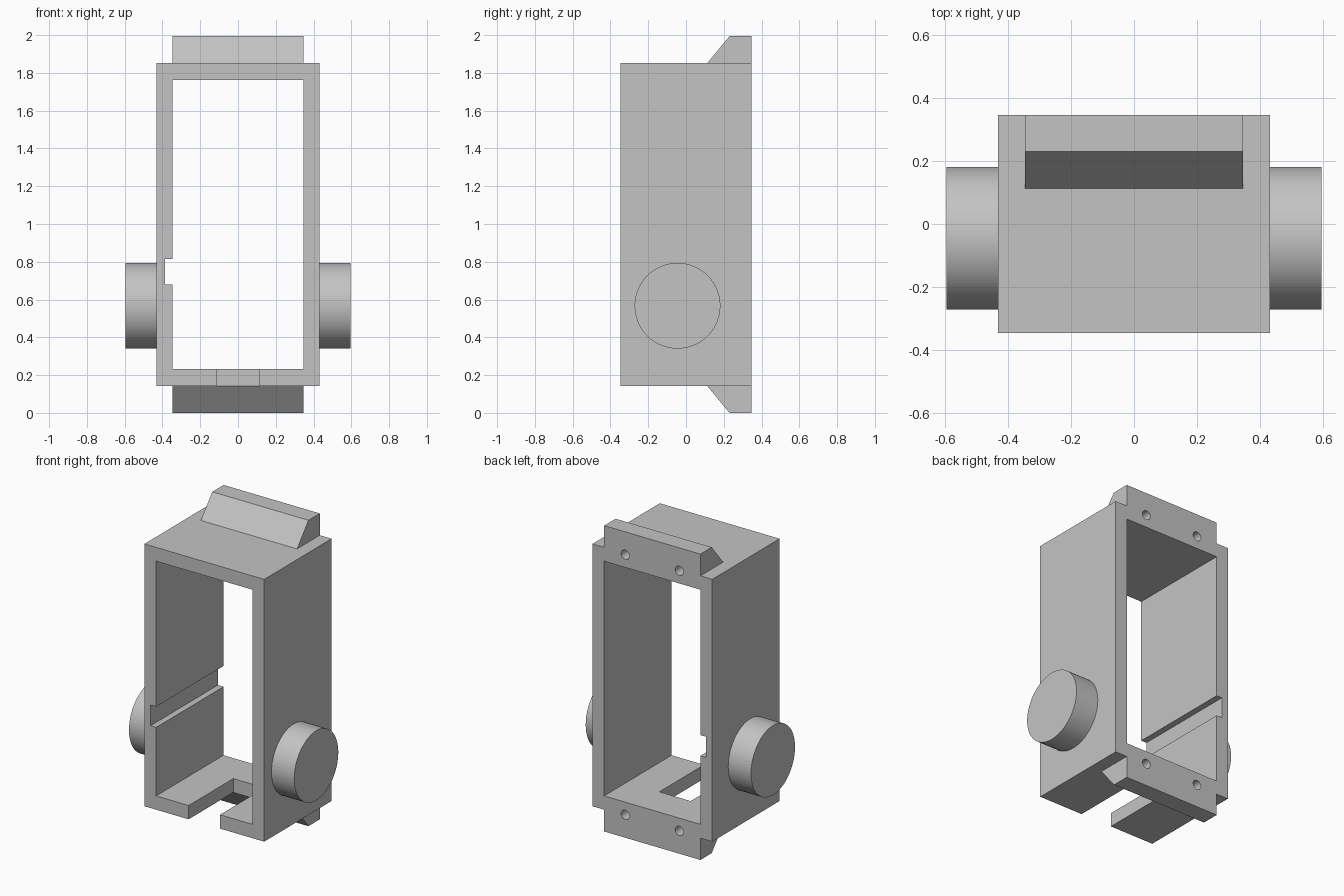
import bpy, bmesh, math
from mathutils import Matrix, Vector

cube = bpy.data.objects.get("Cube")
if cube:
    bpy.data.objects.remove(cube, do_unlink=True)

grey = bpy.data.materials.new("plain grey")
grey.use_nodes = True
colour = (0.55, 0.55, 0.55, 1)
grey.diffuse_color = colour
grey.node_tree.nodes["Principled BSDF"].inputs["Base Color"].default_value = colour

MID = 1.003                      # height of the frame's centre
HX, HY, HZ = 0.432, 0.347, 0.855  # frame half sizes
INX, INZ = 0.347, 0.765           # opening half sizes


def finish(name, bm):
    bmesh.ops.recalc_face_normals(bm, faces=bm.faces)
    mesh = bpy.data.meshes.new(name)
    bm.to_mesh(mesh)
    bm.free()
    mesh.materials.append(grey)
    obj = bpy.data.objects.new(name, mesh)
    bpy.context.collection.objects.link(obj)
    return obj


def box(name, low, high):
    bm = bmesh.new()
    bmesh.ops.create_cube(bm, size=1)
    low, high = Vector(low), Vector(high)
    for v in bm.verts:
        v.co = (low + high) / 2 + v.co * (high - low)
    return finish(name, bm)


def cylinder(name, centre, radius, depth, axis, sides):
    turn = Matrix.Rotation(math.pi / 2, 4, "Y" if axis == "X" else "X")
    bm = bmesh.new()
    bmesh.ops.create_cone(bm, cap_ends=True, segments=sides, radius1=radius,
                          radius2=radius, depth=depth,
                          matrix=Matrix.Translation(centre) @ turn)
    return finish(name, bm)


def prism(name, profile, half_width):
    """Extrude a (y, z) profile along x."""
    bm = bmesh.new()
    face = bm.faces.new([bm.verts.new((-half_width, y, z)) for y, z in profile])
    new = bmesh.ops.extrude_face_region(bm, geom=[face])["geom"]
    bmesh.ops.translate(bm, vec=(2 * half_width, 0, 0),
                        verts=[g for g in new if isinstance(g, bmesh.types.BMVert)])
    return finish(name, bm)


def combine(target, other, operation):
    mod = target.modifiers.new(other.name, "BOOLEAN")
    mod.operation, mod.solver, mod.object = operation, "EXACT", other
    other.hide_render = True
    bpy.context.view_layer.objects.active = target
    bpy.ops.object.modifier_apply(modifier=mod.name)
    bpy.data.objects.remove(other, do_unlink=True)


def smooth(obj):
    bpy.ops.object.select_all(action="DESELECT")
    obj.select_set(True)
    bpy.context.view_layer.objects.active = obj
    bpy.ops.object.shade_smooth_by_angle(angle=math.radians(30))


# Rectangular frame with wedge lugs at the top and bottom of the back
frame = box("frame", (-HX, -HY, MID - HZ), (HX, HY, MID + HZ))
for s in (1, -1):
    profile = [(0.113, HZ - 0.04), (0.113, HZ), (0.23, 0.997),
               (HY, 0.997), (HY, HZ - 0.04)]
    lug = prism("lug", [(y, MID + s * z) for y, z in profile], INX)
    combine(frame, lug, "UNION")

# Main opening, side wall groove and floor slot
combine(frame, box("opening", (-INX, -1, MID - INZ), (INX, 1, MID + INZ)), "DIFFERENCE")
combine(frame, box("groove", (-0.387, -1, 0.685), (-0.3, 1, 0.82)), "DIFFERENCE")
combine(frame, box("slot", (-0.113, -1, 0.05), (0.113, 0.113, 0.35)), "DIFFERENCE")

# Blind screw holes in the back of the lugs
for x in (-0.195, 0.195):
    for s in (1, -1):
        hole = cylinder("hole", (x, HY, MID + s * 0.848), 0.03, 0.3, "Y", 24)
        combine(frame, hole, "DIFFERENCE")
smooth(frame)

# Round pivots on both sides
for name, s in (("left_pivot", 1), ("right_pivot", -1)):
    pivot = cylinder(name, (s * 0.508, -0.045, 0.573), 0.227, 0.176, "X", 64)
    smooth(pivot)

# Rest the whole model on the ground
bpy.context.view_layer.update()
lowest = min(v.co.z for v in frame.data.vertices)
for obj in bpy.context.collection.objects:
    if obj.type == "MESH" and grey.name in obj.data.materials:
        obj.location.z -= lowest
